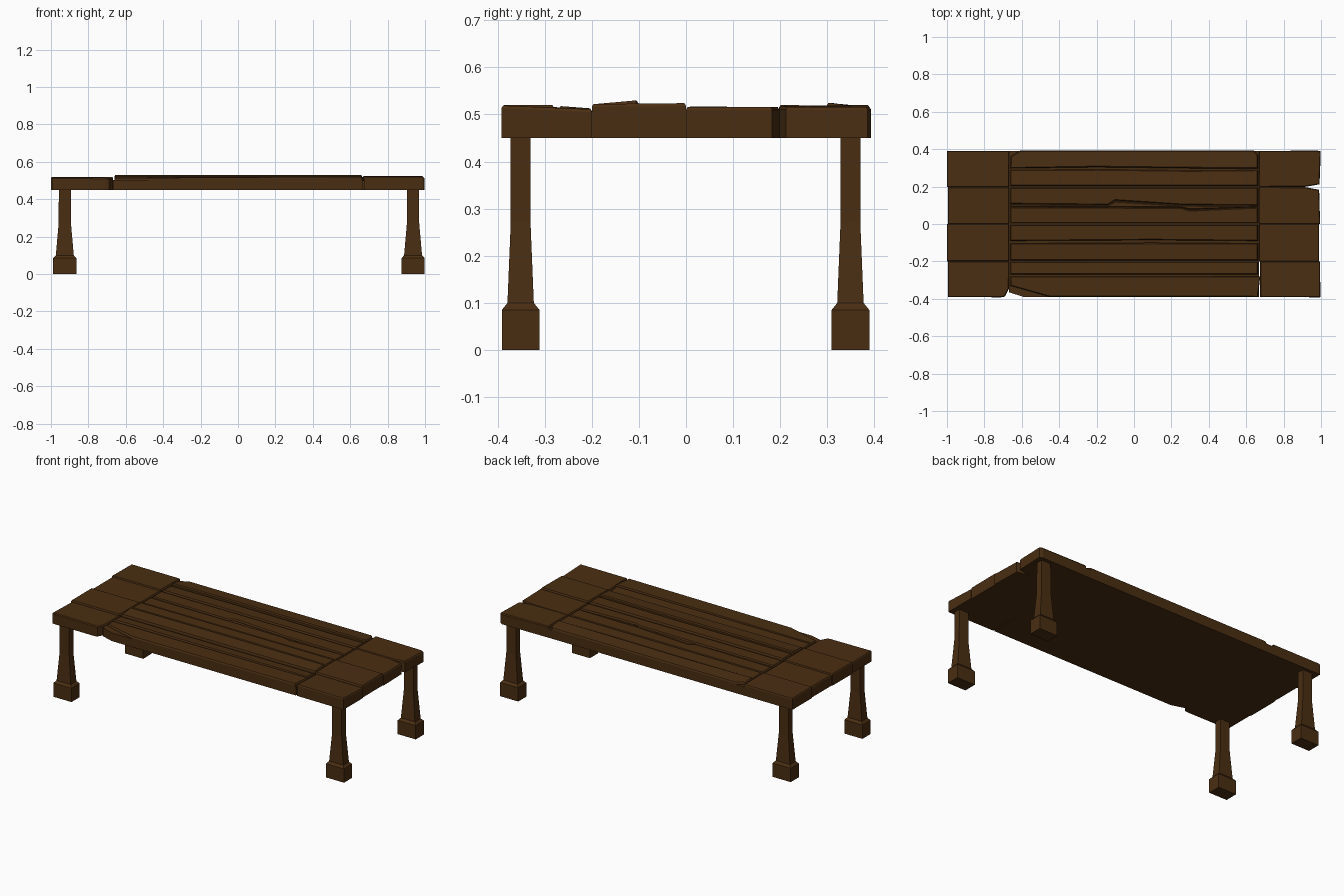
import bpy, bmesh

if "Cube" in bpy.data.objects:
    bpy.data.objects.remove(bpy.data.objects["Cube"])

wood = bpy.data.materials.new("dark_wood")
wood.diffuse_color = (0.068, 0.027, 0.006, 1)
wood.use_nodes = True
wood.node_tree.nodes["Principled BSDF"].inputs["Base Color"].default_value = wood.diffuse_color


def finish(bm, name):
    me = bpy.data.meshes.new(name)
    bm.normal_update()
    bm.to_mesh(me)
    bm.free()
    me.materials.append(wood)
    ob = bpy.data.objects.new(name, me)
    bpy.context.collection.objects.link(ob)
    return ob


def board(name, pts, z0, chamfer=0.006, closed=True):
    """Board from a counter-clockwise top outline of (x, y, z), top edge chamfered."""
    bm = bmesh.new()
    top = [bm.verts.new((x, y, z - chamfer)) for x, y, z in pts]
    low = [bm.verts.new((x, y, z0)) for x, y, z in pts]
    face = bm.faces.new(top)
    n = len(pts)
    for i in range(n):
        j = (i + 1) % n
        bm.faces.new((low[i], low[j], top[j], top[i]))
    if closed:
        bm.faces.new(low[::-1])
    bm.normal_update()
    if chamfer:
        bmesh.ops.inset_region(bm, faces=[face], thickness=0.005, depth=chamfer)
    return finish(bm, name)


# Legs: block foot, chamfered shoulder, tapered post
def leg(name, cx, cy):
    bm = bmesh.new()
    rings = []
    for hx, hy, z in ((.062, .04, 0), (.062, .04, .085), (.048, .028, .1),
                      (.033, .021, .27), (.032, .021, .45)):
        rings.append([bm.verts.new((cx + sx * hx, cy + sy * hy, z))
                      for sx, sy in ((-1, -1), (1, -1), (1, 1), (-1, 1))])
    bm.faces.new(rings[0][::-1])
    for a, b in zip(rings, rings[1:]):
        for i in range(4):
            j = (i + 1) % 4
            bm.faces.new((a[i], a[j], b[j], b[i]))
    finish(bm, name)


for side, cx in (("left", -.926), ("right", .936)):
    for end, cy in (("front", -.351), ("back", .349)):
        leg(f"{end}_{side}_leg", cx, cy)

# Left end boards, the front one with a chipped corner
B = .45
board("left_end_board_1", [(-.995, -.39, .517), (-.71, -.392, .515), (-.69, -.388, .512),
                           (-.668, -.345, .513), (-.668, -.2, .513), (-.995, -.2, .512)], B)
board("left_end_board_2", [(-1, -.2, .52), (-.668, -.2, .52), (-.668, 0, .52), (-1, 0, .52)], B)
board("left_end_board_3", [(-.995, 0, .515), (-.668, 0, .515), (-.668, .197, .515), (-.995, .197, .515)], B)
board("left_end_board_4", [(-1, .197, .52), (-.668, .197, .52), (-.668, .39, .518), (-1, .39, .518)], B)

# Right end boards, split by a notch near the back corner
board("right_end_board_1", [(.675, -.39, .519), (.995, -.392, .519), (.995, -.2, .511), (.675, -.2, .513)], B)
board("right_end_board_2", [(.668, -.2, .522), (.99, -.2, .522), (.99, 0, .524), (.668, 0, .524)], B)
board("right_end_board_3", [(.668, 0, .516), (.995, 0, .516), (.99, .183, .516),
                            (.91, .198, .516), (.668, .198, .516)], B)
board("right_end_board_4", [(.668, .198, .518), (.91, .198, .518), (.992, .212, .516),
                            (.998, .385, .516), (.98, .393, .516), (.668, .39, .52)], B)

# Middle bed under the slats, with its front left corner broken away
board("middle_bed", [(-.668, -.365, .503), (-.59, -.39, .5), (.668, -.39, .503),
                     (.668, .39, .503), (-.668, .39, .503)], B, 0)


# Middle slats: front edge then back edge, each listed left to right
def slat(i, front, back, z_front, z_back):
    pts = [(x, y, z_front) for x, y in front] + [(x, y, z_back) for x, y in reversed(back)]
    board(f"middle_slat_{i}", pts, .498, .007, False)


L, R = -.66, .662
board("middle_slat_1", [(L, -.33, .512), (-.45, -.39, .514), (R, -.39, .52),
                        (.675, -.28, .52), (L, -.28, .514)], .498, .007, False)
slat(2, [(L, -.27), (R, -.27)], [(L, -.203), (R, -.203)], .518, .513)
slat(3, [(L, -.194), (R, -.194)], [(L, -.104), (.1, -.1), (R, -.104)], .522, .53)
slat(4, [(L, -.09), (.1, -.086), (R, -.09)], [(L, -.005), (R, -.005)], .523, .523)
slat(5, [(L, .005), (R, .005)], [(L, .09), (.25, .088), (.3, .074), (R, .088)], .517, .517)
slat(6, [(L, .108), (-.14, .102), (-.1, .126), (.26, .102), (R, .1)],
     [(L, .194), (R, .194)], .516, .516)
slat(7, [(L, .204), (R, .204)], [(L, .288), (-.2, .292), (.3, .286), (R, .288)], .519, .514)
slat(8, [(L, .298), (-.2, .304), (.3, .298), (R, .298)],
     [(L, .36), (-.61, .392), (.64, .392), (R, .37)], .525, .516)
# Splinter filling the wide crack
slat(9, [(L, .091), (.24, .089), (.3, .077), (R, .09)],
     [(L, .106), (-.14, .1), (-.1, .122), (.26, .1), (R, .098)], .512, .512)
